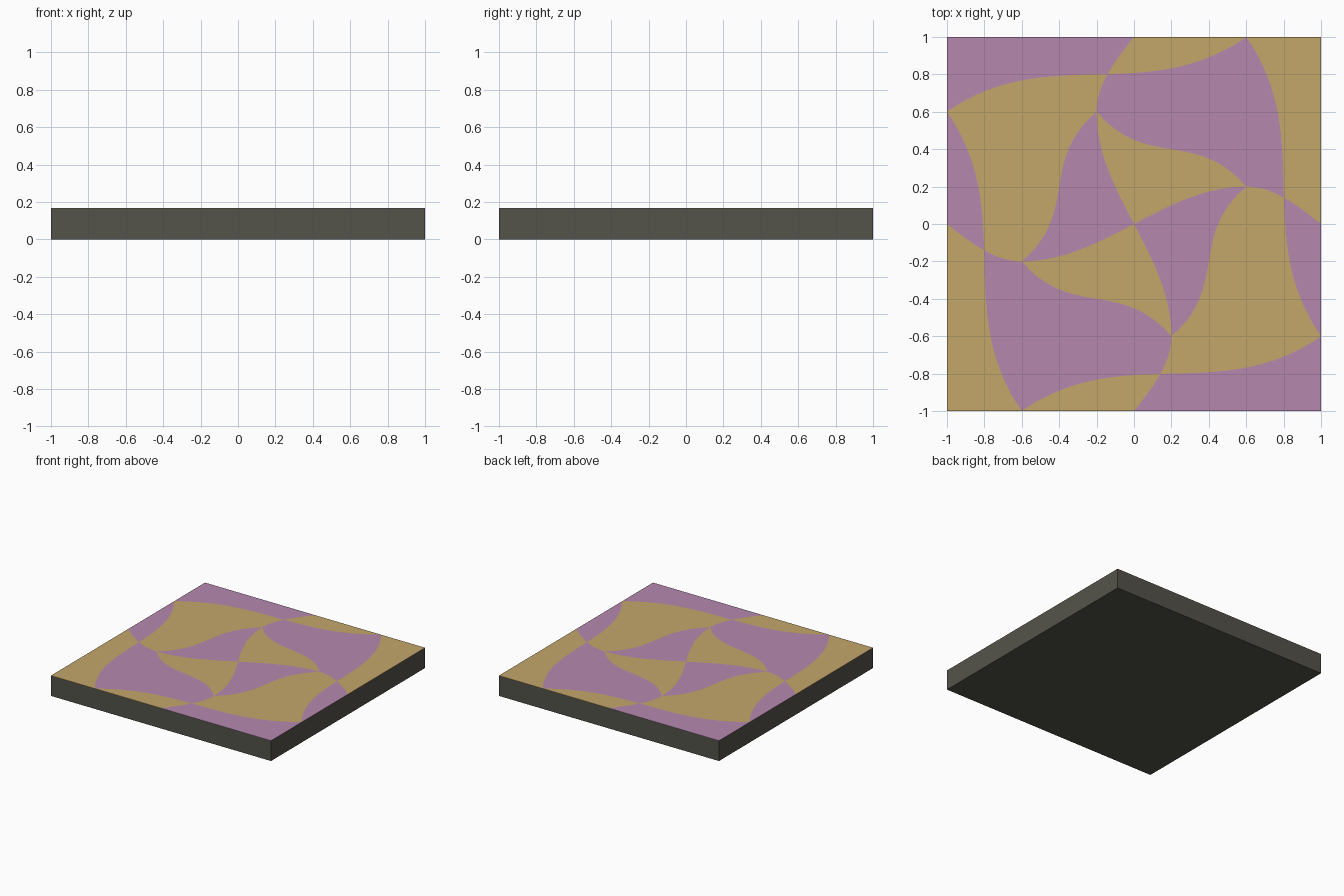
import bpy, bmesh, math

if "Cube" in bpy.data.objects:
    bpy.data.objects.remove(bpy.data.objects["Cube"])

SLAB_TOP, TILE_TOP = 0.165, 0.167
CROSS_A, CROSS_C = 0.8015, -0.1405   # where the wave and the border curve meet


def material(name, rgb):
    lin = [((c / 255 + 0.055) / 1.055) ** 2.4 for c in rgb]
    m = bpy.data.materials.new(name)
    m.diffuse_color = (*lin, 1)
    m.use_nodes = True
    m.node_tree.nodes["Principled BSDF"].inputs["Base Color"].default_value = m.diffuse_color
    return m


def make_object(name, bm, mat):
    bmesh.ops.recalc_face_normals(bm, faces=bm.faces[:])
    me = bpy.data.meshes.new(name)
    bm.to_mesh(me)
    bm.free()
    me.materials.append(mat)
    bpy.context.collection.objects.link(bpy.data.objects.new(name, me))


# The three curves that repeat by quarter turns
def wave(x):      # centre to edge, cresting at x = 0.6
    y = math.sin(math.pi * x / 1.2) if x < 0.6 else math.cos(math.pi / 2 * (x - 0.6) / 0.4)
    return (x, 0.2 * y)


def link(x):      # joins neighbouring crests
    u = (x - 0.2) / 0.4
    return (x, 0.4 - 0.2 * (u / 3 + 2 * u ** 3 / 3))


def border(x):    # long S near the edge
    u = (x + 0.2) / 0.8
    return (x, 0.8 + 0.2 * (0.1 * u + 0.9 * u ** 3))


def turn(pts, k):
    for _ in range(k % 4):
        pts = [(-y, x) for x, y in pts]
    return pts


def run(curve, a, b, k=0, n=20):
    return turn([curve(a + (b - a) * i / n) for i in range(n + 1)], k)


# Tile outlines of one quarter: (outline, colour offset)
quarter = [
    (run(wave, 0, 0.6) + run(link, 0.6, -0.2) + run(wave, 0.6, 0, 1), 0),
    (run(link, -0.2, 0.6) + run(wave, 0.6, CROSS_A) + run(border, CROSS_C, -1, 3)
     + run(border, 0.6, CROSS_C) + run(wave, CROSS_A, 0.6, 1), 1),
    (run(border, CROSS_C, 0.6) + run(wave, 1, CROSS_A, 1), 0),
    ([(1, 1)] + run(border, -1, CROSS_C, 3) + run(wave, CROSS_A, 1), 0),
]


def add_tile(bm, pts):
    clean = []
    for p in pts:
        if not clean or math.dist(p, clean[-1]) > 1e-3:
            clean.append(p)
    if math.dist(clean[0], clean[-1]) < 1e-3:
        clean.pop()
    # thin plate resting on the slab
    face = bm.faces.new([bm.verts.new((x, y, SLAB_TOP)) for x, y in clean])
    top = bmesh.ops.extrude_face_region(bm, geom=[face], use_keep_orig=True)
    verts = [v for v in top["geom"] if isinstance(v, bmesh.types.BMVert)]
    bmesh.ops.translate(bm, verts=verts, vec=(0, 0, TILE_TOP - SLAB_TOP))


# Inlaid tiles, colours swapping every quarter turn
meshes = [bmesh.new(), bmesh.new()]
for k in range(4):
    for pts, shift in quarter:
        add_tile(meshes[(k + shift) % 2], turn(pts, k))
make_object("tan_tiles", meshes[0], material("tan", (196, 167, 106)))
make_object("mauve_tiles", meshes[1], material("mauve", (182, 137, 174)))

# Dark slab
bm = bmesh.new()
bmesh.ops.create_cube(bm, size=1)
bmesh.ops.scale(bm, vec=(2, 2, SLAB_TOP), verts=bm.verts)
bmesh.ops.translate(bm, vec=(0, 0, SLAB_TOP / 2), verts=bm.verts)
make_object("slab", bm, material("dark grey", (84, 83, 74)))
